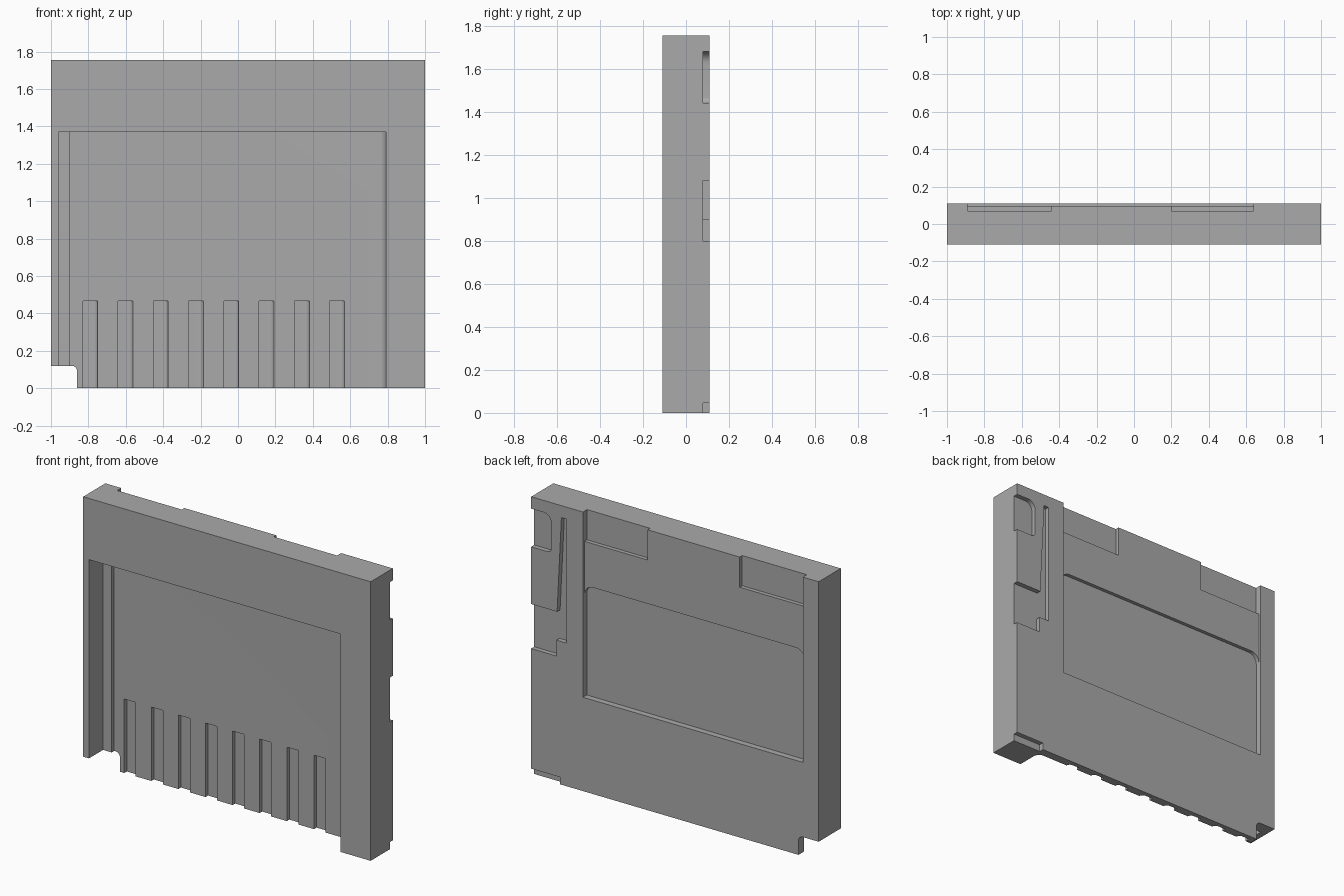
import bpy, bmesh, math
from mathutils import Vector

cube = bpy.data.objects.get("Cube")
if cube:
    bpy.data.objects.remove(cube, do_unlink=True)

H = 1.755          # height
D = 0.11           # half thickness
FLOOR = 0.055      # front recess floor


def arc(cx, cy, r, start, end, n=8):
    """Points of an arc, angles in degrees."""
    angles = [math.radians(start + (end - start) * i / n) for i in range(n + 1)]
    return [(cx + r * math.cos(a), cy + r * math.sin(a)) for a in angles]


def prism(name, profile, axis, lo, hi):
    """Extrude an (x, z) profile along y, or an (x, y) profile along z."""
    place = {"y": lambda u, v: Vector((u, lo, v)),
             "z": lambda u, v: Vector((u, v, lo))}[axis]
    bm = bmesh.new()
    face = bm.faces.new([bm.verts.new(place(u, v)) for u, v in profile])
    top = bmesh.ops.extrude_face_region(bm, geom=[face])["geom"]
    shift = Vector((0, hi - lo, 0)) if axis == "y" else Vector((0, 0, hi - lo))
    bmesh.ops.translate(bm, vec=shift,
                        verts=[g for g in top if isinstance(g, bmesh.types.BMVert)])
    bmesh.ops.recalc_face_normals(bm, faces=bm.faces)
    mesh = bpy.data.meshes.new(name)
    bm.to_mesh(mesh)
    bm.free()
    obj = bpy.data.objects.new(name, mesh)
    bpy.context.collection.objects.link(obj)
    return obj


def rect(x0, x1, v0, v1):
    return [(x0, v0), (x1, v0), (x1, v1), (x0, v1)]


# Outer shell, with a rounded notch in the lower right-hand corner
body = prism("cartridge_shell",
             [(-0.86, 0), (1, 0), (1, H), (-1, H), (-1, 0.12)]
             + arc(-0.89, 0.09, 0.03, 90, 0), "y", -D, D)


def cut(cutter):
    """Subtract a cutter from the shell and discard it."""
    mod = body.modifiers.new("cut", "BOOLEAN")
    mod.operation, mod.solver, mod.object = "DIFFERENCE", "EXACT", cutter
    bpy.context.view_layer.objects.active = body
    bpy.ops.object.modifier_apply(modifier=mod.name)
    bpy.data.objects.remove(cutter, do_unlink=True)


# Front recess: open at the bottom, side ledge and one rounded inner corner
r = 0.04
cut(prism("front_recess",
          [(-0.96, -0.3), (0.79, -0.3)] + arc(0.79 - r, FLOOR - r, r, 0, 90)
          + [(-0.9, FLOOR), (-0.9, 0.03), (-0.96, 0.03)], "z", -0.2, 1.37))

# Contact slots, each with a rounded side
r = 0.025
for i in range(8):
    x = -0.83 + i * 0.1885
    cut(prism("contact_slot",
              [(x, -0.05), (x + 0.08, -0.05)]
              + arc(x + 0.08 - r, FLOOR, r, 0, 90) + [(x, FLOOR + r)],
              "z", -0.2, 0.465))

# Back label area: shallow recess, two top pockets and a deep window
L, R = 0.64, -0.89
cut(prism("label_recess", rect(R, L, 1.0, 2), "y", 0.095, 0.3))
for x0, x1 in ((R, -0.44), (0.2, L)):
    cut(prism("top_pocket", rect(x0, x1, 1.565, 2), "y", 0.07, 0.3))
r = 0.06
cut(prism("label_window",
          [(R, 0.59), (L, 0.59)] + arc(L - r, 1.29 - r, r, 0, 90)
          + arc(R + r, 1.29 - r, r, 90, 180), "y", 0.072, 0.3))

# Back side pockets: rounded grip, stepped groove and bottom notch
r = 0.055
pockets = [
    [(1.2, 1.44)] + arc(0.86 + r / 2, 1.44 + r / 2, r / 2, 270, 180)
    + arc(0.86 + r, 1.68 - r, r, 180, 90) + [(1.2, 1.68)],
    [(1.2, 0.8), (0.825, 0.8), (0.825, 0.9), (0.756, 0.9), (0.756, 1.68),
     (0.79, 1.68), (0.82, 1.08), (1.2, 1.08)],
    rect(0.8, 1.2, -0.2, 0.045),
]
for profile in pockets:
    cut(prism("side_pocket", profile, "y", 0.08, 0.3))

# Single grey plastic
grey = bpy.data.materials.new("grey_plastic")
grey.use_nodes = True
colour = (0.4, 0.4, 0.4, 1)
grey.diffuse_color = colour
grey.node_tree.nodes["Principled BSDF"].inputs["Base Color"].default_value = colour
body.data.materials.clear()
body.data.materials.append(grey)

bpy.ops.object.select_all(action="DESELECT")
body.select_set(True)
bpy.context.view_layer.objects.active = body
bpy.ops.object.shade_smooth_by_angle(angle=math.radians(30))
